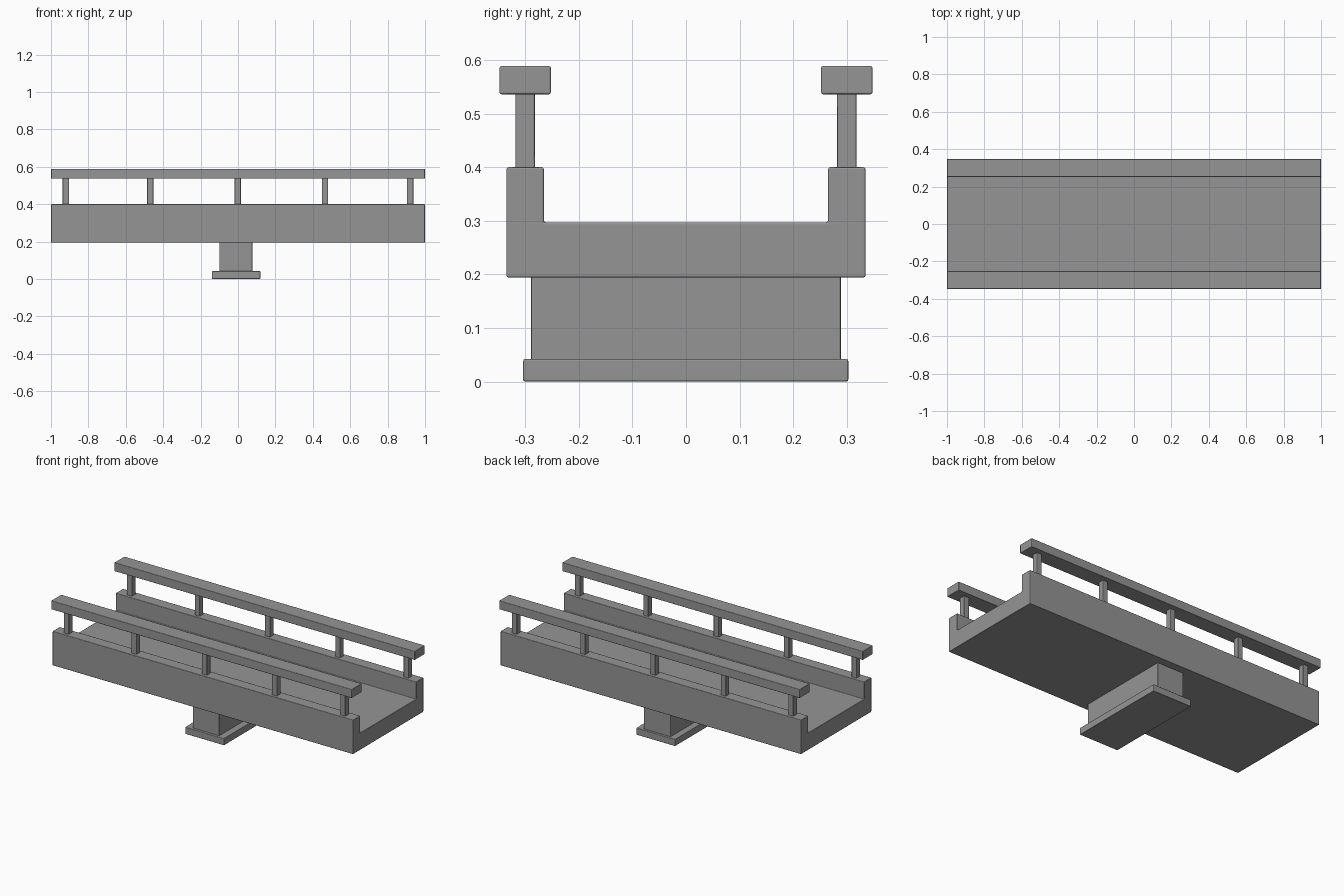
import bpy, bmesh

if "Cube" in bpy.data.objects:
    bpy.data.objects.remove(bpy.data.objects["Cube"])

grey = bpy.data.materials.new("dark_grey")
grey.diffuse_color = (0.3, 0.3, 0.3, 1)
grey.use_nodes = True
grey.node_tree.nodes["Principled BSDF"].inputs["Base Color"].default_value = grey.diffuse_color


def finish(name, bm):
    bmesh.ops.recalc_face_normals(bm, faces=bm.faces)
    for f in bm.faces:
        f.smooth = True
    mesh = bpy.data.meshes.new(name)
    bm.to_mesh(mesh)
    bm.free()
    mesh.materials.append(grey)
    obj = bpy.data.objects.new(name, mesh)
    bpy.context.collection.objects.link(obj)
    # Narrow softened edges, flat faces between them
    bevel = obj.modifiers.new("soft_edges", "BEVEL")
    bevel.width = 0.004
    bevel.segments = 2
    bevel.harden_normals = True
    return obj


def box(name, x0, x1, y0, y1, z0, z1):
    bm = bmesh.new()
    bmesh.ops.create_cube(bm, size=1)
    for v in bm.verts:
        v.co.x = x1 if v.co.x > 0 else x0
        v.co.y = y1 if v.co.y > 0 else y0
        v.co.z = z1 if v.co.z > 0 else z0
    return finish(name, bm)


# Deck: U-shaped channel extruded along x
half = [(0.335, 0.194), (0.335, 0.4), (0.265, 0.4), (0.265, 0.297)]
profile = half + [(-y, z) for y, z in reversed(half)]
bm = bmesh.new()
face = bm.faces.new([bm.verts.new((-1, y, z)) for y, z in profile])
ext = bmesh.ops.extrude_face_region(bm, geom=[face], use_keep_orig=True)
for v in ext["geom"]:
    if isinstance(v, bmesh.types.BMVert):
        v.co.x = 1
finish("bridge_deck", bm)

# Central pier and its footing
box("pier", -0.1, 0.078, -0.289, 0.289, 0.03, 0.22)
box("pier_footing", -0.14, 0.12, -0.304, 0.303, 0, 0.042)

# Handrails and posts on both sides
for side, label in ((-1, "front"), (1, "back")):
    y = side * 0.3
    box(label + "_handrail", -1, 1, y - 0.048, y + 0.048, 0.536, 0.589)
    for i, x in enumerate((-0.92, -0.47, -0.002, 0.465, 0.92)):
        box(f"{label}_post_{i + 1}", x - 0.017, x + 0.017,
            y - 0.018, y + 0.018, 0.39, 0.545)
